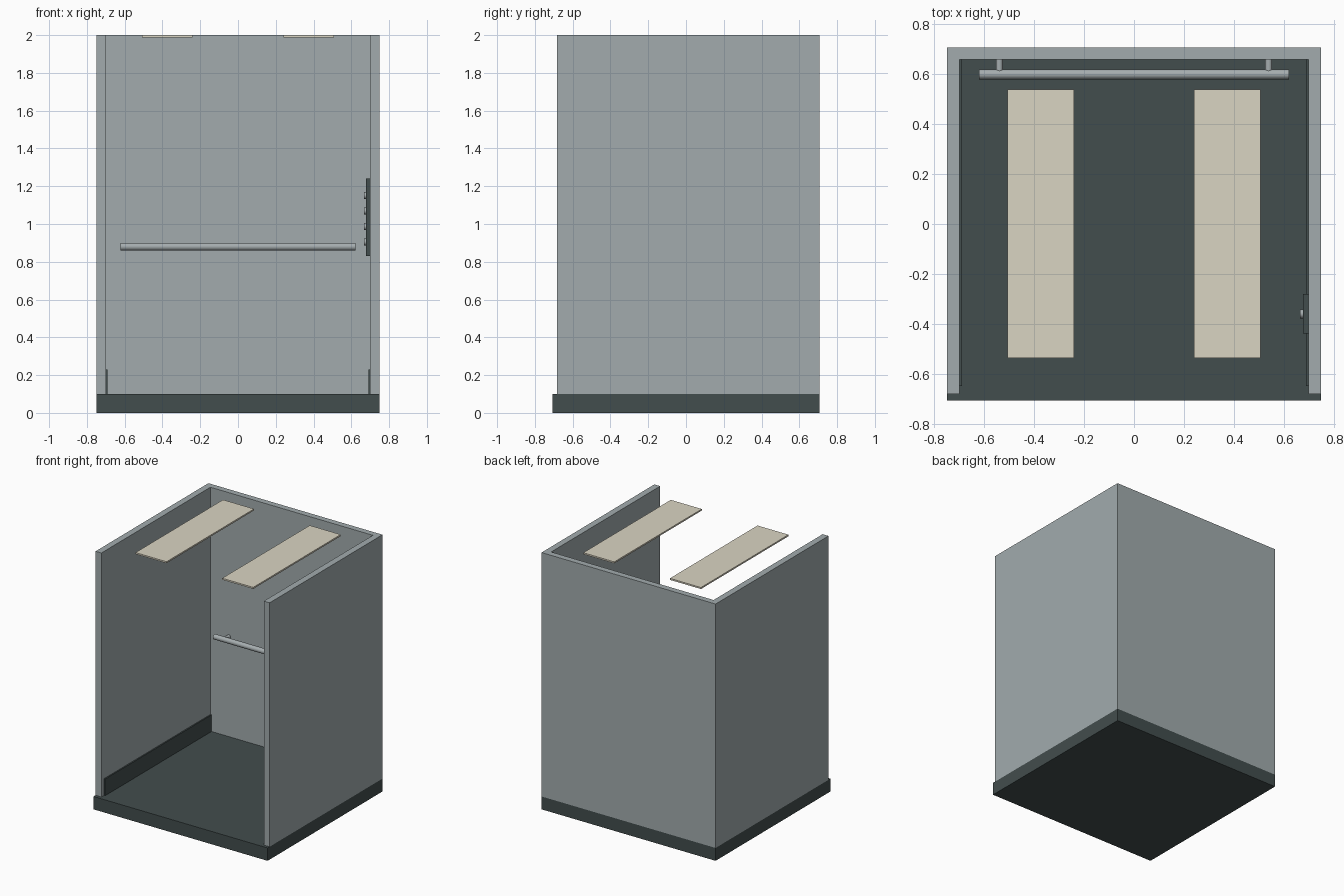
import bpy, math

if "Cube" in bpy.data.objects:
    bpy.data.objects.remove(bpy.data.objects["Cube"])


def material(name, rgb):
    m = bpy.data.materials.new(name)
    m.diffuse_color = (*rgb, 1)
    m.use_nodes = True
    m.node_tree.nodes["Principled BSDF"].inputs["Base Color"].default_value = m.diffuse_color
    return m


steel = material("brushed grey", (0.36, 0.41, 0.42))
dark = material("dark slate", (0.055, 0.075, 0.075))
rail_grey = material("rail grey", (0.38, 0.42, 0.43))
cream = material("light cream", (0.70, 0.66, 0.54))


def box(name, lo, hi, mat):
    centre = [(a + b) / 2 for a, b in zip(lo, hi)]
    bpy.ops.mesh.primitive_cube_add(size=1, location=centre)
    o = bpy.context.object
    o.name = name
    o.scale = [b - a for a, b in zip(lo, hi)]
    bpy.ops.object.transform_apply(location=False, rotation=False)
    o.data.materials.append(mat)
    return o


def rod(name, centre, radius, length, axis, mat, sides=24):
    turn = {"x": (0, math.pi / 2, 0), "y": (math.pi / 2, 0, 0)}[axis]
    bpy.ops.mesh.primitive_cylinder_add(vertices=sides, radius=radius, depth=length,
                                        location=centre, rotation=turn)
    o = bpy.context.object
    o.name = name
    o.data.materials.append(mat)
    bpy.ops.object.shade_smooth_by_angle()
    return o


# Floor slab and back wall
box("floor", (-0.75, -0.707, 0), (0.75, 0.707, 0.1), dark)
box("back_wall", (-0.70, 0.66, 0.1), (0.70, 0.707, 2), steel)

# Side walls, kick plates, ceiling lights and rail brackets on both sides
for side, s in (("left", -1), ("right", 1)):
    def mirrored(name, x0, x1, y0, y1, z0, z1, mat):
        xs = sorted((s * x0, s * x1))
        box(f"{side}_{name}", (xs[0], y0, z0), (xs[1], y1, z1), mat)

    mirrored("wall", 0.70, 0.75, -0.682, 0.707, 0.1, 2, steel)
    mirrored("kick_plate", 0.69, 0.70, -0.65, 0.66, 0.1, 0.23, dark)
    mirrored("ceiling_light", 0.24, 0.507, -0.537, 0.54, 1.988, 2, cream)
    rod(f"{side}_rail_bracket", (s * 0.54, 0.635, 0.88), 0.014, 0.05, "y", rail_grey, 16)

# Handrail across the back wall
rod("handrail", (0, 0.60, 0.88), 0.02, 1.245, "x", rail_grey)

# Control panel with a column of buttons
box("control_panel", (0.678, -0.44, 0.83), (0.70, -0.28, 1.24), dark)
for i in range(4):
    rod(f"button_{i + 1}", (0.673, -0.36, 0.905 + 0.082 * i), 0.018, 0.014, "x", rail_grey, 16)
